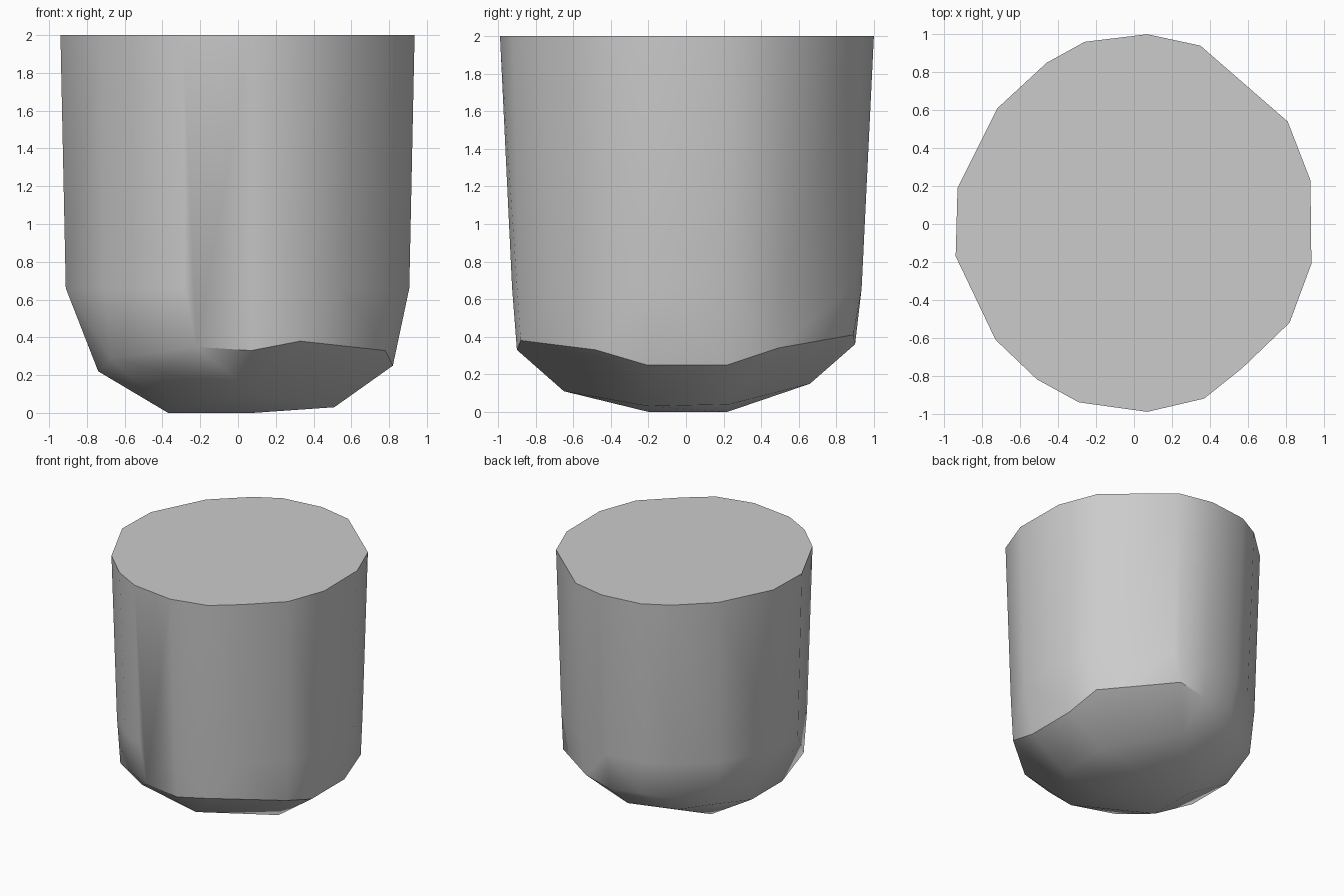
import bpy
import bmesh
import math

if "Cube" in bpy.data.objects:
    bpy.data.objects.remove(bpy.data.objects["Cube"], do_unlink=True)

# Single plain grey material
grey = bpy.data.materials.new("light grey")
grey.use_nodes = True
colour = (0.6, 0.6, 0.6, 1)
grey.diffuse_color = colour
grey.node_tree.nodes["Principled BSDF"].inputs["Base Color"].default_value = colour

# Irregular rim outline
rim = [(0.07, 1), (0.35, 0.94), (0.81, 0.54), (0.93, 0.23), (0.935, -0.21),
       (0.82, -0.52), (0.57, -0.76), (0.37, -0.92), (0.07, -0.99),
       (-0.29, -0.94), (-0.51, -0.82), (-0.73, -0.61), (-0.94, -0.17),
       (-0.93, 0.19), (-0.72, 0.61), (-0.46, 0.85), (-0.26, 0.96)]

# Lower edge of the wall
lower_edge = [(0.82, -0.21, 0.25), (0.82, 0.22, 0.25), (0.78, 0.49, 0.34),
              (0.29, 0.89, 0.41), (0.07, 0.9, 0.36), (-0.21, 0.88, 0.39),
              (-0.67, 0.55, 0.3), (-0.74, 0.2, 0.22), (-0.74, -0.2, 0.22),
              (-0.67, -0.58, 0.29), (-0.22, -0.88, 0.35), (0.07, -0.9, 0.33),
              (0.33, -0.88, 0.38), (0.78, -0.48, 0.33)]

# Faceted underside
underside = [(-0.37, -0.2, 0), (-0.37, 0.2, 0), (0.08, -0.2, 0), (0.08, 0.22, 0),
             (0.51, -0.2, 0.03), (0.51, 0.23, 0.04), (0.07, -0.65, 0.11),
             (0.07, 0.66, 0.15), (-0.4, -0.68, 0.22), (-0.4, 0.68, 0.23)]

top = [(x, y, 2) for x, y in rim]
shoulder = [(x * 0.97, y * 0.935, 0.66) for x, y in rim]

# Wrap the rings in a convex shell
bm = bmesh.new()
for point in top + shoulder + lower_edge + underside:
    bm.verts.new(point)
result = bmesh.ops.convex_hull(bm, input=bm.verts[:])
unused = {v for v in bm.verts if not v.link_faces}
bmesh.ops.delete(bm, geom=list(unused), context="VERTS")
bmesh.ops.dissolve_limit(bm, angle_limit=math.radians(0.5),
                         verts=bm.verts[:], edges=bm.edges[:])
bmesh.ops.recalc_face_normals(bm, faces=bm.faces[:])

mesh = bpy.data.meshes.new("rounded_block")
bm.to_mesh(mesh)
bm.free()
mesh.materials.append(grey)
block = bpy.data.objects.new("rounded_block", mesh)
bpy.context.collection.objects.link(block)

# Smooth walls with crisp rim and base edges
bpy.ops.object.select_all(action="DESELECT")
block.select_set(True)
bpy.context.view_layer.objects.active = block
bpy.ops.object.shade_smooth_by_angle(angle=math.radians(40))
